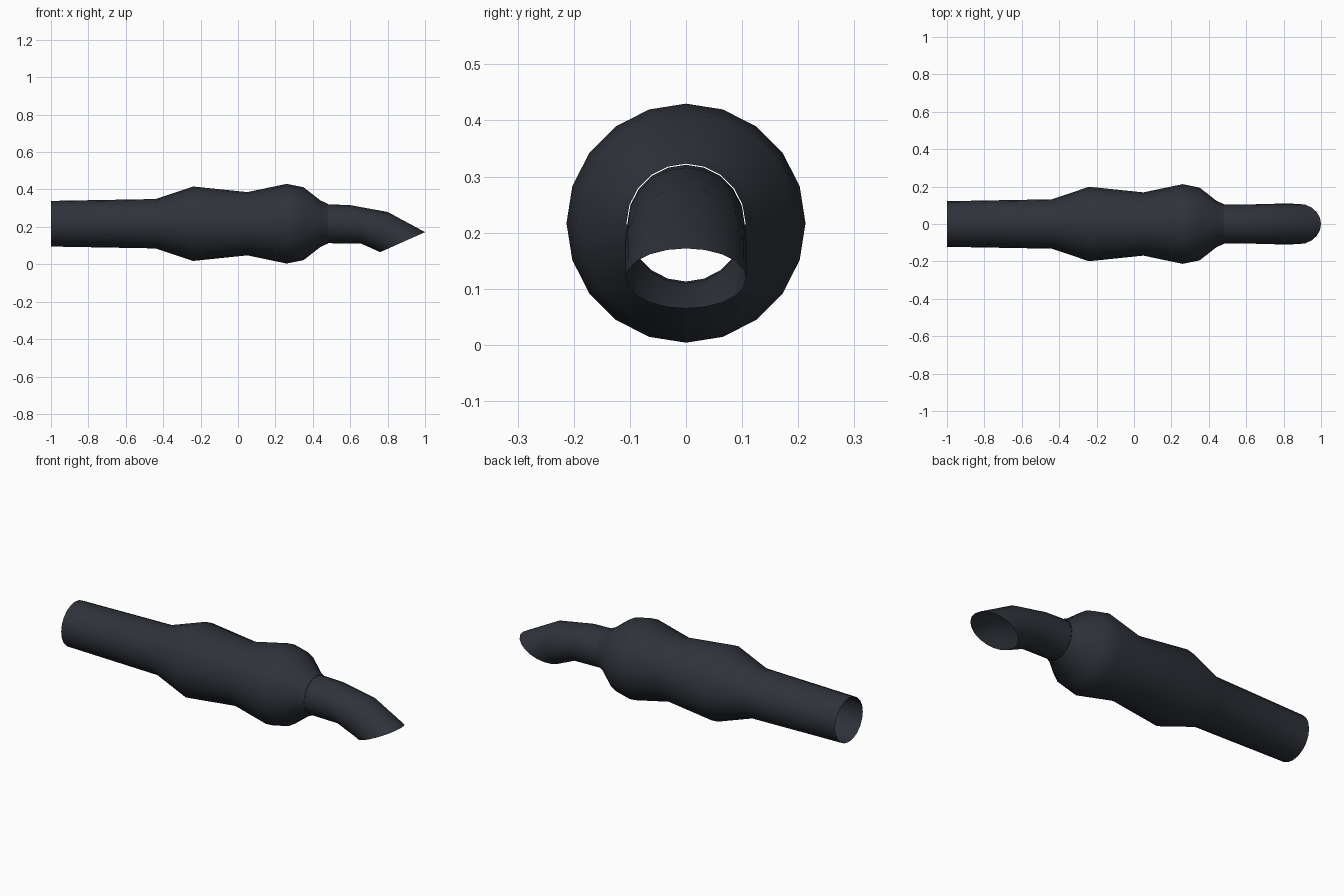
import bpy, bmesh, math

if "Cube" in bpy.data.objects:
    bpy.data.objects.remove(bpy.data.objects["Cube"])

SIDES = 20
AXIS_Z = 0.217

metal = bpy.data.materials.new("dark_metal")
metal.diffuse_color = (0.028, 0.032, 0.042, 1)
metal.use_nodes = True
metal.node_tree.nodes["Principled BSDF"].inputs["Base Color"].default_value = metal.diffuse_color


def open_tube(name, rings, smooth_angle):
    """Skin rings given as (top x, top z, bottom x, bottom z, half width)."""
    bm = bmesh.new()
    loops = []
    for tx, tz, bx, bz, w in rings:
        loop = []
        for i in range(SIDES):
            a = 2 * math.pi * i / SIDES
            c = math.cos(a) / 2
            loop.append(bm.verts.new(((tx + bx) / 2 + c * (tx - bx),
                                      w * math.sin(a),
                                      (tz + bz) / 2 + c * (tz - bz))))
        loops.append(loop)
    for p, q in zip(loops, loops[1:]):
        for i in range(SIDES):
            j = (i + 1) % SIDES
            bm.faces.new((p[i], p[j], q[j], q[i]))
    bmesh.ops.remove_doubles(bm, verts=bm.verts, dist=0.0005)
    bmesh.ops.recalc_face_normals(bm, faces=bm.faces)
    mesh = bpy.data.meshes.new(name)
    bm.to_mesh(mesh)
    bm.free()
    # open shells: make sure the normals point outwards
    if sum(p.normal.z * (p.center.z - AXIS_Z) for p in mesh.polygons) < 0:
        mesh.flip_normals()
    obj = bpy.data.objects.new(name, mesh)
    bpy.context.collection.objects.link(obj)
    mesh.materials.append(metal)
    bpy.ops.object.select_all(action='DESELECT')
    obj.select_set(True)
    bpy.context.view_layer.objects.active = obj
    bpy.ops.object.shade_smooth_by_angle(angle=math.radians(smooth_angle))
    return obj


# Inlet pipe and bulging muffler body, round about one axis
profile = [(-1, 0.122), (-0.44, 0.132), (-0.24, 0.199), (0.05, 0.169),
           (0.26, 0.213), (0.35, 0.195), (0.44, 0.125), (0.48, 0.106)]
open_tube("muffler_body",
          [(x, AXIS_Z + r, x, AXIS_Z - r, r) for x, r in profile], 60)

# Downturned outlet with a slanted mouth
open_tube("outlet_tip", [
    (0.48, 0.321, 0.48, 0.113, 0.104),
    (0.60, 0.316, 0.66, 0.110, 0.105),
    (0.80, 0.280, 0.76, 0.065, 0.109),
    (1.00, 0.172, 0.76, 0.065, 0.108),
], 60)
